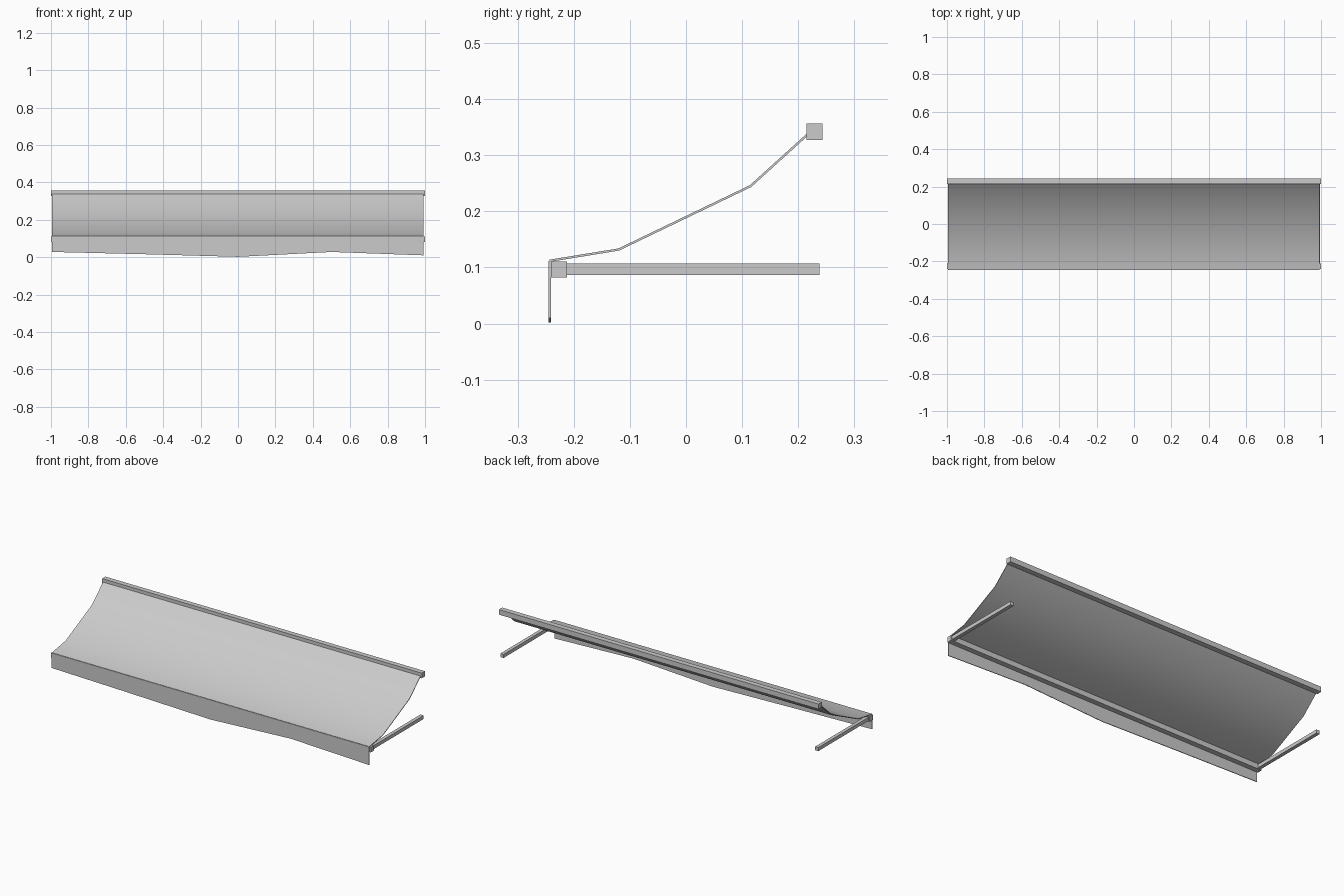
import bpy
import bmesh

cube = bpy.data.objects.get("Cube")
if cube:
    bpy.data.objects.remove(cube, do_unlink=True)


def material(name, value):
    mat = bpy.data.materials.new(name)
    mat.use_nodes = True
    mat.diffuse_color = (value, value, value, 1)
    mat.node_tree.nodes["Principled BSDF"].inputs["Base Color"].default_value = (value, value, value, 1)
    return mat


grey = material("light grey", 0.6)


def finish(name, bm):
    bmesh.ops.recalc_face_normals(bm, faces=bm.faces)
    mesh = bpy.data.meshes.new(name)
    bm.to_mesh(mesh)
    bm.free()
    mesh.materials.append(grey)
    obj = bpy.data.objects.new(name, mesh)
    bpy.context.collection.objects.link(obj)
    return obj


def box(name, centre, size):
    bm = bmesh.new()
    bmesh.ops.create_cube(bm, size=1)
    bmesh.ops.scale(bm, vec=size, verts=bm.verts)
    bmesh.ops.translate(bm, vec=centre, verts=bm.verts)
    return finish(name, bm)


def sheet(name, row_a, row_b, *more):
    """Thin cloth skinned between matching rows of points."""
    bm = bmesh.new()
    rows = [[bm.verts.new(p) for p in row] for row in (row_a, row_b, *more)]
    for r, s in zip(rows, rows[1:]):
        for i in range(len(r) - 1):
            bm.faces.new((r[i], r[i + 1], s[i + 1], s[i]))
    obj = finish(name, bm)
    solid = obj.modifiers.new("thickness", "SOLIDIFY")
    solid.thickness = 0.004
    solid.offset = 0
    solid.use_even_offset = True
    bpy.ops.object.select_all(action="DESELECT")
    obj.select_set(True)
    bpy.context.view_layer.objects.active = obj
    bpy.ops.object.modifier_apply(modifier="thickness")
    bpy.ops.object.shade_smooth_by_angle(angle=0.6)
    return obj


# Sloping cloth, sagging from the wall rail to the front rail
left, right = 0.992, -0.995
slope = [(-0.243, 0.112), (-0.12, 0.132), (0.115, 0.245), (0.222, 0.342)]
sheet("awning_cloth", *[[(right, y, z), (left, y, z)] for y, z in slope])

# Hanging front flap with an uneven lower hem
hem = [(right, 0.028), (-0.5, 0.016), (0, 0.002), (0.5, 0.028), (left, 0.01)]
sheet("front_valance",
      [(x, -0.243, 0.112) for x, z in hem],
      [(x, -0.243, z) for x, z in hem])

# Square rails
box("wall_rail", (0, 0.229, 0.342), (2, 0.029, 0.029))
box("front_rail", (0, -0.2265, 0.0965), (2, 0.029, 0.029))

# Support arms running back to the wall
for side, x in (("left", 0.985), ("right", -0.985)):
    box(side + "_arm", (x, 0.0055, 0.097), (0.02, 0.465, 0.02))
